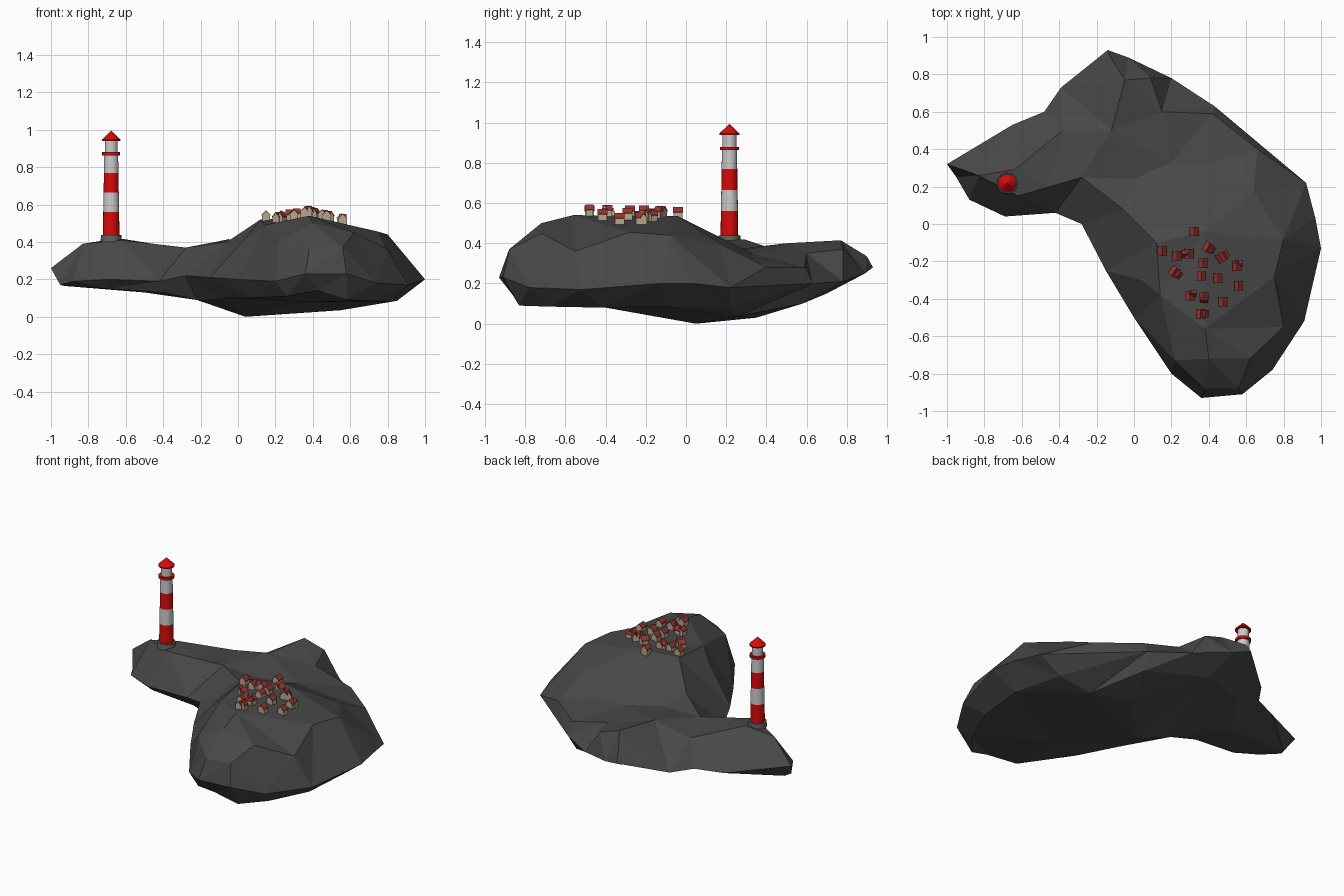
import bpy, bmesh, math
from mathutils import Vector, Matrix
from mathutils.geometry import delaunay_2d_cdt
from mathutils.bvhtree import BVHTree

if "Cube" in bpy.data.objects:
    bpy.data.objects.remove(bpy.data.objects["Cube"])


def material(name, r, g, b):
    m = bpy.data.materials.new(name)
    m.diffuse_color = (r, g, b, 1)
    m.use_nodes = True
    m.node_tree.nodes["Principled BSDF"].inputs["Base Color"].default_value = m.diffuse_color
    return m


ROCK = material("dark rock", 0.065, 0.065, 0.065)
RED = material("red paint", 0.7, 0.003, 0.003)
WHITE = material("white paint", 0.6, 0.6, 0.6)
STONE = material("stone", 0.12, 0.12, 0.12)
WALL = material("cream wall", 0.45, 0.4, 0.27)
TILE = material("roof tile", 0.3, 0.035, 0.03)


def finish(bm, name, *mats):
    me = bpy.data.meshes.new(name)
    bm.to_mesh(me)
    bm.free()
    ob = bpy.data.objects.new(name, me)
    for m in mats:
        me.materials.append(m)
    bpy.context.collection.objects.link(ob)
    return ob


# Island: widest outline, with faceted points above and below it
rim = [(-1, .32, .26), (-.95, .25, .17), (-.88, .13, .19), (-.69, .04, .2), (-.42, .06, .19),
       (-.28, 0, .22), (-.15, -.25, .21), (0, -.5, .2), (.2, -.8, .19), (.36, -.93, .23),
       (.58, -.91, .23), (.74, -.78, .18), (.91, -.52, .17), (1, -.13, .2), (.97, .03, .2),
       (.92, .22, .18), (.43, .63, .2), (.2, .78, .21), (-.03, .89, .25), (-.14, .93, .28),
       (-.39, .73, .21), (-.48, .6, .21), (-.65, .53, .2)]
upper = [(-.83, .26, .39), (-.64, .29, .42), (-.62, .15, .41), (-.45, .2, .39), (-.28, .25, .37),
         (-.38, .5, .35), (-.05, .77, .415), (-.12, .5, .4), (.15, .6, .35), (-.06, .08, .4),
         (0, .24, .36), (.2, .33, .35), (.43, .33, .33), (.12, -.1, .52), (.38, -.04, .535),
         (.38, -.56, .54), (.14, -.38, .49), (.4, -.72, .5), (.62, -.72, .45), (.38, -.88, .36),
         (.56, -.88, .37), (.75, -.28, .455), (.8, -.08, .44), (.64, .17, .395), (.04, -.3, .42),
         (.22, -.73, .41), (.8, -.55, .36), (.42, .59, .28), (-.13, .9, .335), (.09, .78, .37),
         (.66, .4, .28)]
lower = [(-.93, .29, .165), (-.7, .1, .15), (-.5, .32, .13), (-.4, .1, .13), (-.22, .08, .09),
         (-.08, -.2, .1), (.06, -.47, .1), (.26, -.79, .11), (.43, -.86, .14), (.58, -.83, .09),
         (.7, -.68, .085), (.82, -.42, .08), (.85, -.1, .085), (.3, -.4, .08), (.04, .05, 0),
         (.3, .35, .03), (.55, .25, .035), (.77, .22, .085), (0, .7, .15), (-.3, .6, .15),
         (.4, .58, .1)]


def skin(bm, inner):
    pts = rim + inner
    res = delaunay_2d_cdt([Vector(p[:2]) for p in pts], [], [list(range(len(rim)))], 1, 1e-5)
    vs = [bm.verts.new((co.x, co.y, pts[src[0]][2])) for co, src in zip(res[0], res[3])]
    for f in res[2]:
        bm.faces.new([vs[i] for i in f])


bm = bmesh.new()
skin(bm, upper)
skin(bm, lower)
bmesh.ops.remove_doubles(bm, verts=bm.verts, dist=1e-4)
bmesh.ops.recalc_face_normals(bm, faces=bm.faces)
ground = BVHTree.FromBMesh(bm)
finish(bm, "island", ROCK)

# Lighthouse: stacked rings on the headland
for name, z0, z1, r0, r1, mat in [
        ("lighthouse_footing", .4, .438, .057, .054, STONE),
        ("tower_band_1", .438, .56, .044, .0425, RED),
        ("tower_band_2", .56, .665, .0425, .0405, WHITE),
        ("tower_band_3", .665, .77, .0405, .039, RED),
        ("tower_band_4", .77, .865, .039, .037, WHITE),
        ("gallery", .863, .88, .048, .048, RED),
        ("lantern_room", .88, .946, .034, .034, WHITE),
        ("lantern_roof_edge", .94, .947, .049, .049, RED),
        ("lantern_roof", .947, .993, .049, .002, RED)]:
    bm = bmesh.new()
    bmesh.ops.create_cone(bm, cap_ends=True, segments=20, radius1=r0, radius2=r1, depth=z1 - z0,
                          matrix=Matrix.Translation((-.678, .216, (z0 + z1) / 2)))
    finish(bm, name, mat)


# Village: gabled cottages set on the hilltop
def house(name, x, y, angle, w=.044, d=.046):
    hit = ground.ray_cast(Vector((x, y, 2)), Vector((0, 0, -1)))[0]
    hit.z -= .008
    a, b, h, top, o = w / 2, d / 2, .034, .056, .002
    bm = bmesh.new()
    prof = [(-a, -.015), (a, -.015), (a, h), (0, top), (-a, h)]
    f = bm.faces.new([bm.verts.new((px, -b, pz)) for px, pz in prof])
    ext = bmesh.ops.extrude_face_region(bm, geom=[f])["geom"]
    bmesh.ops.translate(bm, vec=(0, d, 0), verts=[v for v in ext if isinstance(v, bmesh.types.BMVert)])
    # roof slab, slightly proud of the walls
    slab = [(-a - o, h - .002), (0, top), (a + o, h - .002), (a + o, h + .003), (0, top + .006), (-a - o, h + .003)]
    rings = [[bm.verts.new((px, s * (b + o), pz)) for px, pz in slab] for s in (-1, 1)]
    roof = [bm.faces.new((rings[0][i], rings[0][(i + 1) % 6], rings[1][(i + 1) % 6], rings[1][i])) for i in range(6)]
    for r in rings:
        roof += [bm.faces.new((r[0], r[1], r[4], r[5])), bm.faces.new((r[1], r[2], r[3], r[4]))]
    for q in roof:
        q.material_index = 1
    bmesh.ops.recalc_face_normals(bm, faces=bm.faces)
    bm.transform(Matrix.Translation(hit) @ Matrix.Rotation(math.radians(angle), 4, 'Z'))
    finish(bm, name, WALL, TILE)


sites = [(.32, -.04, 0), (.15, -.145, 0), (.23, -.17, 0), (.295, -.16, 0), (.395, -.125, -30),
         (.465, -.18, 32), (.368, -.21, 0), (.55, -.225, 0), (.215, -.255, -35), (.362, -.278, 0),
         (.45, -.29, 0), (.56, -.33, 0), (.30, -.385, 0), (.375, -.39, 0), (.475, -.415, 0), (.355, -.48, 0)]
for n, (x, y, ang) in enumerate(sites, 1):
    house(f"house_{n}", x, y, ang)
# small side wings
wings = [(.275, -.16, 90), (.56, -.21, 90), (.315, -.37, 90), (.375, -.405, 90), (.38, -.48, 0),
         (.49, -.165, 32), (.415, -.137, -30), (.235, -.27, -35)]
for n, (x, y, ang) in enumerate(wings, 1):
    house(f"house_wing_{n}", x, y, ang, .032, .036)
